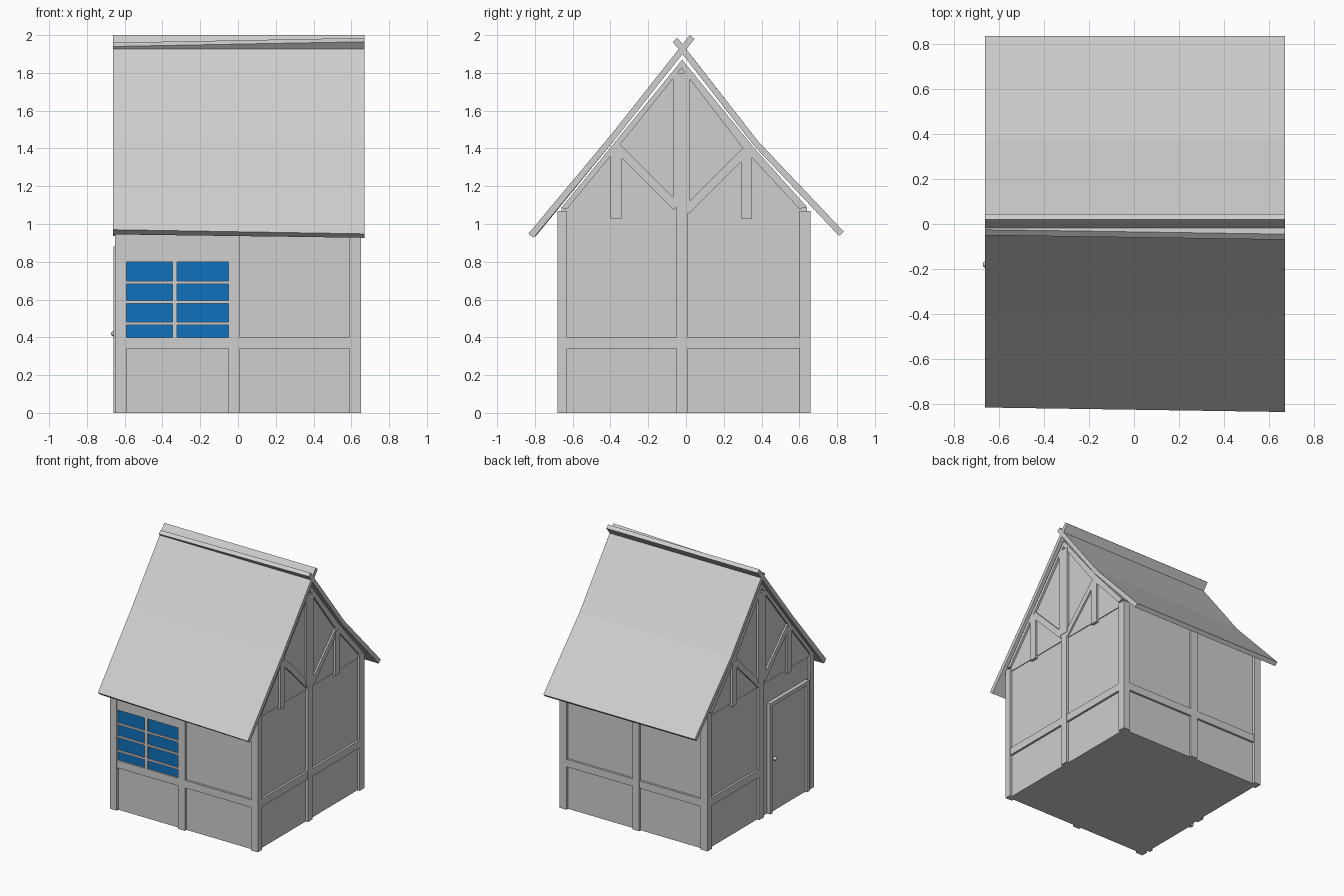
import bpy, bmesh, math
from mathutils import Vector

if "Cube" in bpy.data.objects:
    bpy.data.objects.remove(bpy.data.objects["Cube"])


def material(name, rgb):
    m = bpy.data.materials.new(name)
    m.diffuse_color = (*rgb, 1)
    m.use_nodes = True
    m.node_tree.nodes["Principled BSDF"].inputs["Base Color"].default_value = m.diffuse_color
    return m


GREY = material("light_grey", (0.62, 0.62, 0.62))
BLUE = material("window_blue", (0.005, 0.166, 0.51))


def finish(name, bm, mat):
    bmesh.ops.recalc_face_normals(bm, faces=bm.faces)
    me = bpy.data.meshes.new(name)
    bm.to_mesh(me)
    bm.free()
    me.materials.append(mat)
    ob = bpy.data.objects.new(name, me)
    bpy.context.collection.objects.link(ob)
    return ob


def loft(name, x0, x1, left, right=None, mat=GREY):
    """Solid between two (y, z) outlines standing at x0 and x1."""
    right = right or left
    bm = bmesh.new()
    a = [bm.verts.new((x0, y, z)) for y, z in left]
    b = [bm.verts.new((x1, y, z)) for y, z in right]
    bm.faces.new(a)
    bm.faces.new(b[::-1])
    n = len(a)
    for i in range(n):
        j = (i + 1) % n
        bm.faces.new((a[i], b[i], b[j], a[j]))
    return finish(name, bm, mat)


def box(name, x, y, z, mat=GREY):
    return loft(name, x[0], x[1],
                [(y[0], z[0]), (y[1], z[0]), (y[1], z[1]), (y[0], z[1])], mat=mat)


def brace(name, x, p, q, width):
    """Timber of given width along the line p-q in the gable plane."""
    p, q = Vector(p), Vector(q)
    d = (q - p).normalized()
    n = Vector((-d.y, d.x)) * width / 2
    return loft(name, x[0], x[1], [tuple(v) for v in (p - n, q - n, q + n, p + n)])


# Wall body with gable outline
gable = [(0.64, 1.09), (0.35, 1.415), (-0.02, 1.87), (-0.375, 1.435), (-0.66, 1.085)]
loft("wall_body", -0.63, 0.63, [(-0.66, 0), (0.64, 0)] + gable)
loft("gable_panel", -0.636, 0.636, [(-0.66, 1.05), (0.64, 1.05)] + gable)

# Roof slabs, slightly crooked, crossing at the ridge
loft("roof_front", -0.662, 0.67,
     [(-0.815, 0.97), (-0.395, 1.475), (0.02, 2.0), (0.045, 1.98), (-0.37, 1.455), (-0.787, 0.945)],
     [(-0.835, 0.948), (-0.395, 1.475), (0.02, 2.0), (0.045, 1.98), (-0.37, 1.455), (-0.807, 0.927)])
loft("roof_back", -0.662, 0.67,
     [(0.835, 0.96), (0.38, 1.44), (-0.025, 1.96), (-0.05, 1.94), (0.355, 1.42), (0.81, 0.937)],
     [(0.835, 0.96), (0.38, 1.44), (-0.045, 1.985), (-0.07, 1.965), (0.355, 1.42), (0.81, 0.937)])

# Corner posts
for xn, x in (("left", (-0.65, -0.59)), ("right", (0.59, 0.65))):
    box("corner_post_front_" + xn, x, (-0.68, -0.63), (0, 1.07))
    box("corner_post_back_" + xn, x, (0.6, 0.66), (0, 1.07))

# Middle posts and rails on the front and back
for side, y in (("front", (-0.68, -0.65)), ("back", (0.63, 0.66))):
    box("middle_post_" + side, (-0.05, 0.01), y, (0, 1.07))
    for part, x in (("left", (-0.59, -0.05)), ("right", (0.01, 0.59))):
        inset = 0.003 if side == "front" else -0.003
        box(f"rail_{side}_{part}", x, (y[0] + inset, y[1] + inset), (0.34, 0.4))

# Timber framing of both gable ends
for side, s in (("left", -1), ("right", 1)):
    def span(outer):
        return tuple(sorted((s * 0.62, s * outer)))
    box("end_post_" + side, span(0.65), (-0.05, 0.01), (0, 1.1))
    box("king_post_" + side, span(0.653), (-0.07, 0.02), (1.09, 1.8))
    box("end_rail_back_" + side, span(0.647), (0.01, 0.6), (0.34, 0.4))
    if s > 0:
        box("end_rail_front_" + side, span(0.647), (-0.63, -0.05), (0.34, 0.4))
    box("stub_post_front_" + side, span(0.652), (-0.4, -0.34), (1.03, 1.4))
    box("stub_post_back_" + side, span(0.652), (0.29, 0.35), (1.03, 1.38))
    brace("brace_front_" + side, span(0.649), (-0.05, 1.09), (-0.37, 1.41), 0.045)
    brace("brace_back_" + side, span(0.649), (0.0, 1.07), (0.32, 1.39), 0.045)
    # Rafters follow the underside of the roof
    loft("rafter_front_" + side, *span(0.651),
         [(-0.66, 1.085), (-0.375, 1.435), (-0.02, 1.87), (-0.02, 1.83),
          (-0.345, 1.425), (-0.63, 1.08)])
    loft("rafter_back_" + side, *span(0.651),
         [(0.64, 1.09), (0.35, 1.415), (-0.02, 1.87), (-0.02, 1.82),
          (0.29, 1.415), (0.6, 1.08)])

# Front window: blue panes, bars and lintel
box("window_glass", (-0.59, -0.05), (-0.665, -0.658), (0.4, 0.8), BLUE)
box("window_mullion", (-0.347, -0.322), (-0.676, -0.655), (0.4, 0.8))
for i, z in enumerate((0.474, 0.588, 0.69)):
    box(f"window_bar_{i + 1}", (-0.59, -0.045), (-0.674, -0.655), (z - 0.008, z + 0.008))
box("window_lintel", (-0.59, -0.05), (-0.677, -0.65), (0.8, 1.07))

# Door in the left end, with frame and knob
box("door_leaf", (-0.643, -0.62), (-0.58, -0.14), (0, 0.86))
box("door_frame_front", (-0.66, -0.62), (-0.605, -0.575), (0, 0.88))
box("door_frame_back", (-0.66, -0.62), (-0.145, -0.115), (0, 0.88))
box("door_frame_top", (-0.66, -0.62), (-0.575, -0.145), (0.85, 0.88))
bm = bmesh.new()
bmesh.ops.create_uvsphere(bm, u_segments=12, v_segments=8, radius=0.015)
bmesh.ops.translate(bm, verts=bm.verts, vec=(-0.657, -0.18, 0.42))
knob = finish("door_knob", bm, GREY)
for f in knob.data.polygons:
    f.use_smooth = True
